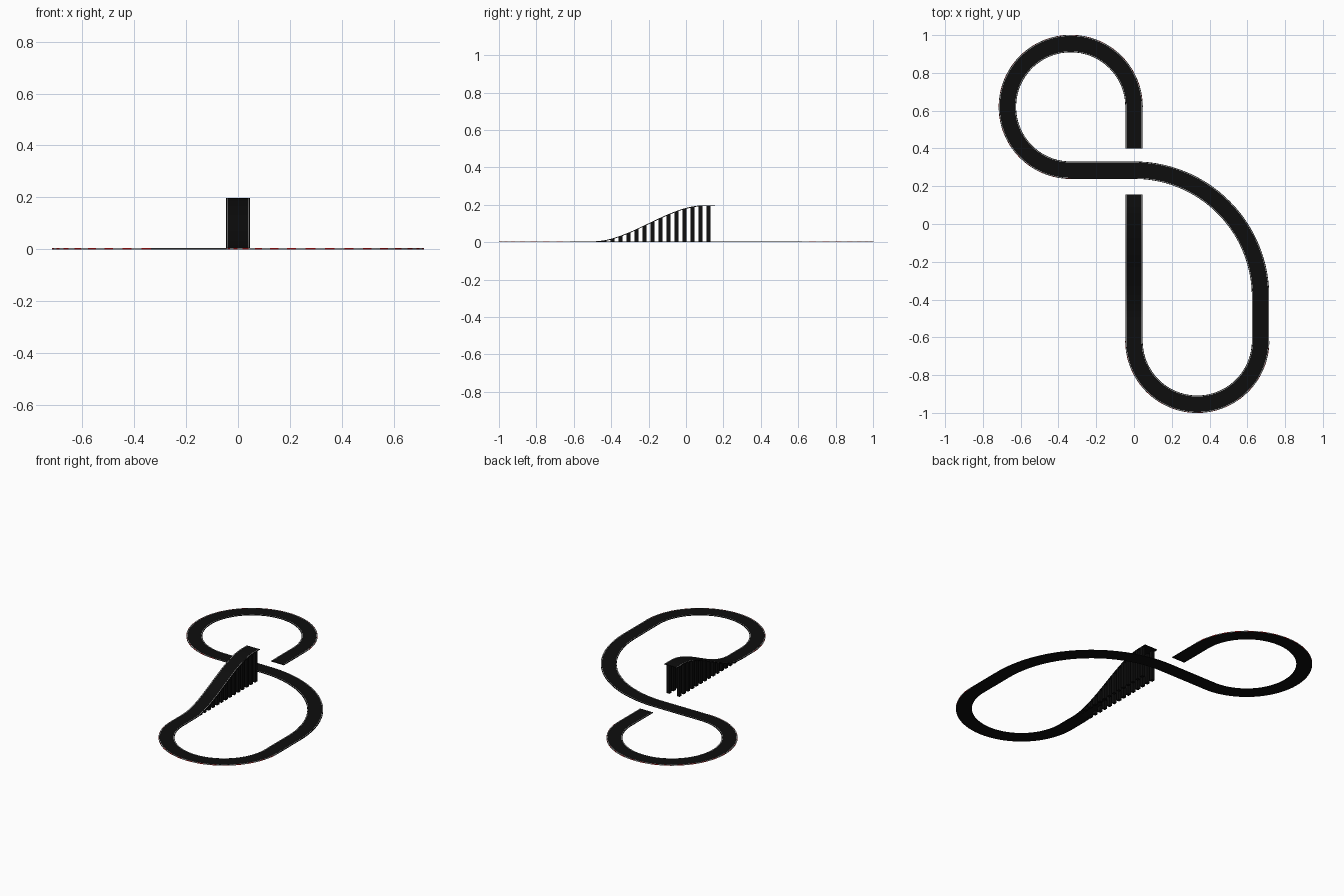
import bpy, bmesh
from math import sin, cos, pi, radians

if "Cube" in bpy.data.objects:
    bpy.data.objects.remove(bpy.data.objects["Cube"])

R, HALF, T = 0.335, 0.046, 0.004


def material(name, rgb):
    m = bpy.data.materials.new(name)
    m.diffuse_color = (*rgb, 1)
    m.use_nodes = True
    m.node_tree.nodes["Principled BSDF"].inputs["Base Color"].default_value = m.diffuse_color
    return m


ASPHALT = material("asphalt", (0.004, 0.004, 0.004))
WHITE = material("white_paint", (0.75, 0.75, 0.75))
RED = material("red_paint", (0.6, 0.01, 0.01))


def height(y):
    # smooth rise of the jump ramp
    t = min(max((y + 0.5) / 0.6, 0), 1)
    return 0.193 * t * t * (3 - 2 * t)


def arc(cx, cy, r, a0, a1, n):
    # points with left-hand normal, following the travel direction
    pts = []
    s = -1 if a1 > a0 else 1
    for i in range(n + 1):
        a = radians(a0 + (a1 - a0) * i / n)
        pts.append((cx + r * cos(a), cy + r * sin(a), 0, s * cos(a), s * sin(a)))
    return pts


def build(name, bm, mats):
    bmesh.ops.recalc_face_normals(bm, faces=bm.faces)
    me = bpy.data.meshes.new(name)
    bm.to_mesh(me)
    bm.free()
    for m in mats:
        me.materials.append(m)
    ob = bpy.data.objects.new(name, me)
    bpy.context.collection.objects.link(ob)
    return ob


def sweep(name, path, a, b, z0, z1, mats):
    # rectangular section between side offsets a and b
    bm = bmesh.new()
    rings = [[bm.verts.new((x + nx * o, y + ny * o, z + h))
              for o, h in ((a, z0), (b, z0), (b, z1), (a, z1))]
             for x, y, z, nx, ny in path]
    for i, (p, q) in enumerate(zip(rings, rings[1:])):
        for k in range(4):
            f = bm.faces.new((p[k], p[(k + 1) % 4], q[(k + 1) % 4], q[k]))
            f.material_index = (i // 2) % len(mats)
    bm.faces.new(rings[0])
    bm.faces.new(rings[-1])
    return build(name, bm, mats)


# Centre line: ramp, lower bend, wide bend, crossing straight, upper loop
ramp = []
for i in range(41):
    y = 0.155 - 0.665 * i / 40
    ramp.append((0, y, height(y), 1, 0))
lower_bend = arc(R, -0.619, R, 180, 360, 64)
wide_bend = arc(0, -0.385, 2 * R, 0, 90, 48)
upper_loop = arc(-R, 0.62, R, 270, 0, 96)
path = ramp + lower_bend + wide_bend + upper_loop + [(0, 0.4, 0, 1, 0)]

# Road surface and its edge lines
sweep("road", path, -HALF, HALF, 0, T, [ASPHALT])
for side, name in ((1, "left_edge_line"), (-1, "right_edge_line")):
    sweep(name, path, side * 0.0405, side * 0.0425, T - 0.001, T + 0.0006, [WHITE])

# Striped kerbs on the outside of the tight bends
sweep("lower_kerb", lower_bend, -0.0445, -0.0465, 0, T + 0.0006, [RED, WHITE])
sweep("upper_kerb", upper_loop, 0.0445, 0.0465, 0, T + 0.0006, [RED, WHITE])

# Two rows of posts under the ramp
bm = bmesh.new()
w = 0.0105
for i in range(14):
    y = 0.12 - 0.0428 * i
    for x in (-0.036, 0.036):
        vs = bmesh.ops.create_cube(bm, size=1)["verts"]
        for v in vs:
            top = v.co.z > 0
            v.co.x = x + (0.01 if v.co.x > 0 else -0.01)
            v.co.y = y + (w if v.co.y > 0 else -w)
            v.co.z = height(v.co.y) + 0.001 if top else 0
build("ramp_posts", bm, [ASPHALT])
